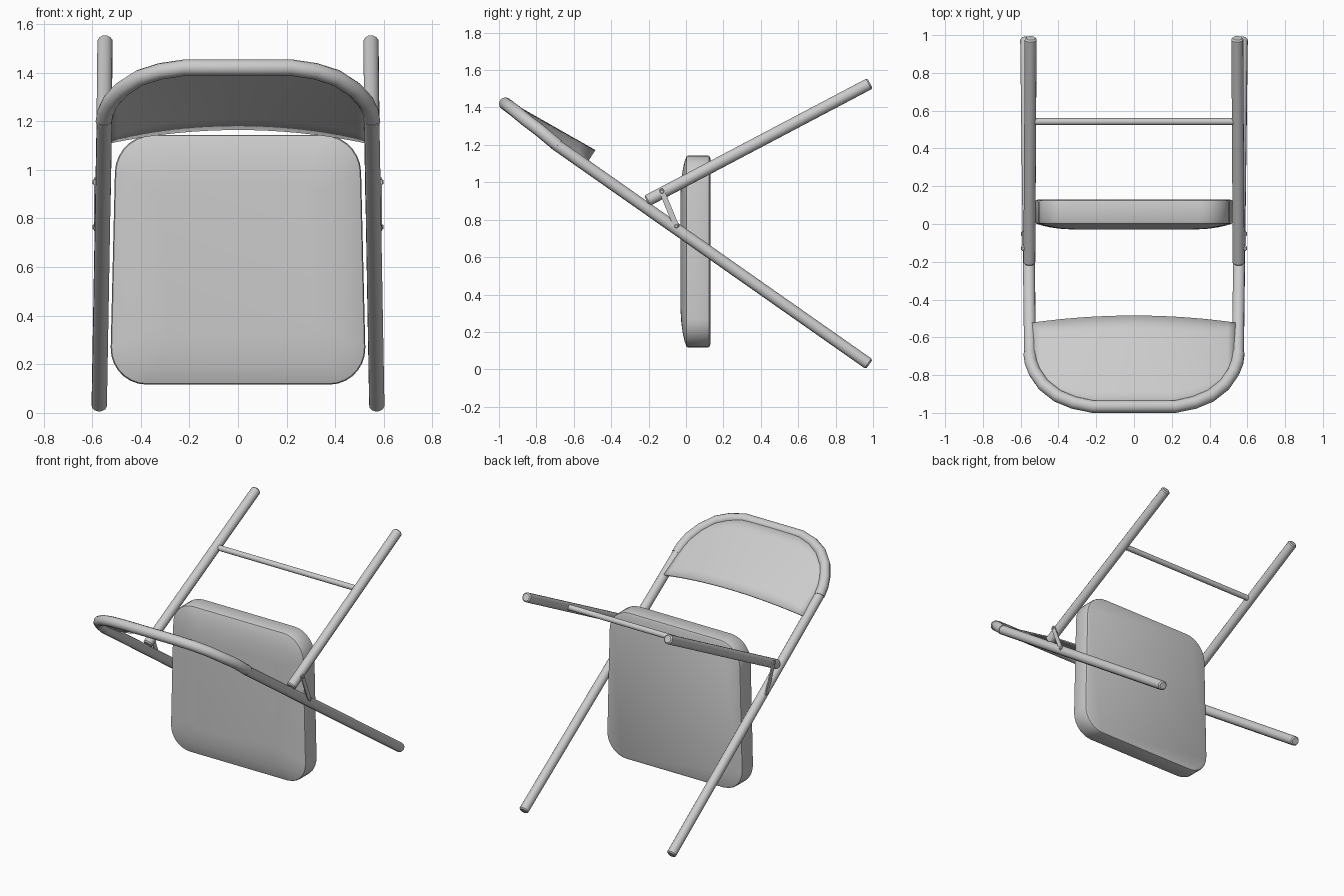
import bpy, bmesh, math
from mathutils import Vector

if "Cube" in bpy.data.objects:
    bpy.data.objects.remove(bpy.data.objects["Cube"])


def finish(ob, angle=40):
    bpy.ops.object.select_all(action='DESELECT')
    ob.select_set(True)
    bpy.context.view_layer.objects.active = ob
    bpy.ops.object.shade_smooth_by_angle(angle=math.radians(angle))
    return ob


def mesh_object(name, bm, angle=40):
    bmesh.ops.recalc_face_normals(bm, faces=bm.faces)
    me = bpy.data.meshes.new(name)
    bm.to_mesh(me)
    bm.free()
    ob = bpy.data.objects.new(name, me)
    bpy.context.collection.objects.link(ob)
    return finish(ob, angle)


def tube(name, pts, r, sides=12, cap=0.0):
    """Round tube along points, with optional chamfered ends."""
    pts = [Vector(p) for p in pts]
    stations = [(p, r) for p in pts]
    if cap:
        a = (pts[1] - pts[0]).normalized() * cap
        b = (pts[-2] - pts[-1]).normalized() * cap
        stations = ([(pts[0], r - cap), (pts[0] + a, r)] + stations[1:-1]
                    + [(pts[-1] + b, r), (pts[-1], r - cap)])
    bm = bmesh.new()
    rings, side = [], None
    n = len(stations)
    for i, (p, rad) in enumerate(stations):
        t = (stations[min(i + 1, n - 1)][0] - stations[max(i - 1, 0)][0]).normalized()
        if side is None:
            side = t.orthogonal()
        side = (side - t * side.dot(t)).normalized()
        up = t.cross(side)
        rings.append([bm.verts.new(p + (side * math.cos(k * math.tau / sides)
                      + up * math.sin(k * math.tau / sides)) * rad) for k in range(sides)])
    for a, b in zip(rings, rings[1:]):
        for k in range(sides):
            j = (k + 1) % sides
            bm.faces.new((a[k], a[j], b[j], b[k]))
    bm.faces.new(rings[0])
    bm.faces.new(rings[-1])
    return mesh_object(name, bm)


# Legs, links and pivot pins on both sides
for s, label in ((1, "right"), (-1, "left")):
    tube(f"front_leg_{label}", [(s * .571, .98, .027), (s * .55, -.71, 1.212)], .032, cap=.008)
    tube(f"rear_leg_{label}", [(s * .547, .984, 1.529), (s * .554, -.21, .9)], .032, cap=.008)
    top, low = Vector((s * .588, -.128, .95)), Vector((s * .588, -.052, .765))
    d = (low - top).normalized()
    w = Vector((0, d.z, -d.y)) * .015
    bm = bmesh.new()
    outline = [top - d * .015 - w * .6, top - w, low - w, low + d * .015 - w * .6,
               low + d * .015 + w * .6, low + w, top + w, top - d * .015 + w * .6]
    face = bm.faces.new([bm.verts.new(p - Vector((.004, 0, 0))) for p in outline])
    ext = bmesh.ops.extrude_face_region(bm, geom=[face], use_keep_orig=True)
    bmesh.ops.translate(bm, vec=(.008, 0, 0),
                        verts=[v for v in ext["geom"] if isinstance(v, bmesh.types.BMVert)])
    mesh_object(f"folding_link_{label}", bm)
    for pin, p in (("upper", top), ("lower", low)):
        tube(f"{pin}_pin_{label}", [(s * .56, p.y, p.z), (s * .598, p.y, p.z)], .011, cap=.003)

# Cross bar between rear legs
tube("rear_cross_bar", [(-.54, .542, 1.297), (.54, .542, 1.297)], .019)

# Bent top rail
half = [(.552, -.685, 1.197), (.545, -.735, 1.238), (.525, -.785, 1.28), (.479, -.852, 1.33),
        (.405, -.91, 1.378), (.32, -.945, 1.405), (.22, -.966, 1.42)]
rail = half + [(-x, y, z) for x, y, z in reversed(half)]
tube("top_rail", rail, .034)

# Curved backrest sheet hanging from the rail
bm = bmesh.new()
cols, rows = 24, 6
path = [Vector(p) for p in reversed(rail)]
grid = []
for i in range(cols + 1):
    x = -.54 + 1.08 * i / cols
    for a, b in zip(path, path[1:]):
        if a.x <= x <= b.x:
            top = a.lerp(b, (x - a.x) / (b.x - a.x))
    q = 1 - (x / .54) ** 2
    bottom = Vector((x, -.525 + .038 * q, 1.11 + .058 * q))
    top += Vector((0, .008, .016)) * q
    grid.append([bm.verts.new(top.lerp(bottom, j / rows)) for j in range(rows + 1)])
for a, b in zip(grid, grid[1:]):
    for j in range(rows):
        bm.faces.new((a[j], b[j], b[j + 1], a[j + 1]))
back = mesh_object("backrest", bm)
mod = back.modifiers.new("thickness", 'SOLIDIFY')
mod.thickness = .01
mod.offset = 0


# Folded-up seat pan with padded front
def seat_ring(bm, y, inset):
    h, r = .512 - inset, max(.15 - inset * .5, .05)
    ring = []
    for cx, cz, start in ((1, 1, 0), (-1, 1, 90), (-1, -1, 180), (1, -1, 270)):
        for k in range(8):
            a = math.radians(start + 90 * k / 7)
            z = cz * (h - r) + r * math.sin(a)
            hw = .515 - .012 * z / .5 - inset
            x = cx * (hw - r) + r * math.cos(a)
            z += .008 * math.copysign(1, z) * (abs(z) / .5) * (1 - (x / .5) ** 2) * .5
            ring.append(bm.verts.new((x, y, z + .63)))
    return ring


bm = bmesh.new()
profile = [(.13, .016), (.124, .003), (.115, 0), (.012, 0), (.003, .004), (.0, .012),
           (-.008, .035), (-.017, .075), (-.025, .13), (-.029, .195)]
rings = [seat_ring(bm, y, d) for y, d in profile]
for a, b in zip(rings, rings[1:]):
    for k in range(len(a)):
        j = (k + 1) % len(a)
        bm.faces.new((a[k], a[j], b[j], b[k]))
bm.faces.new(rings[0])
bm.faces.new(rings[-1])
mesh_object("seat", bm, 35)
